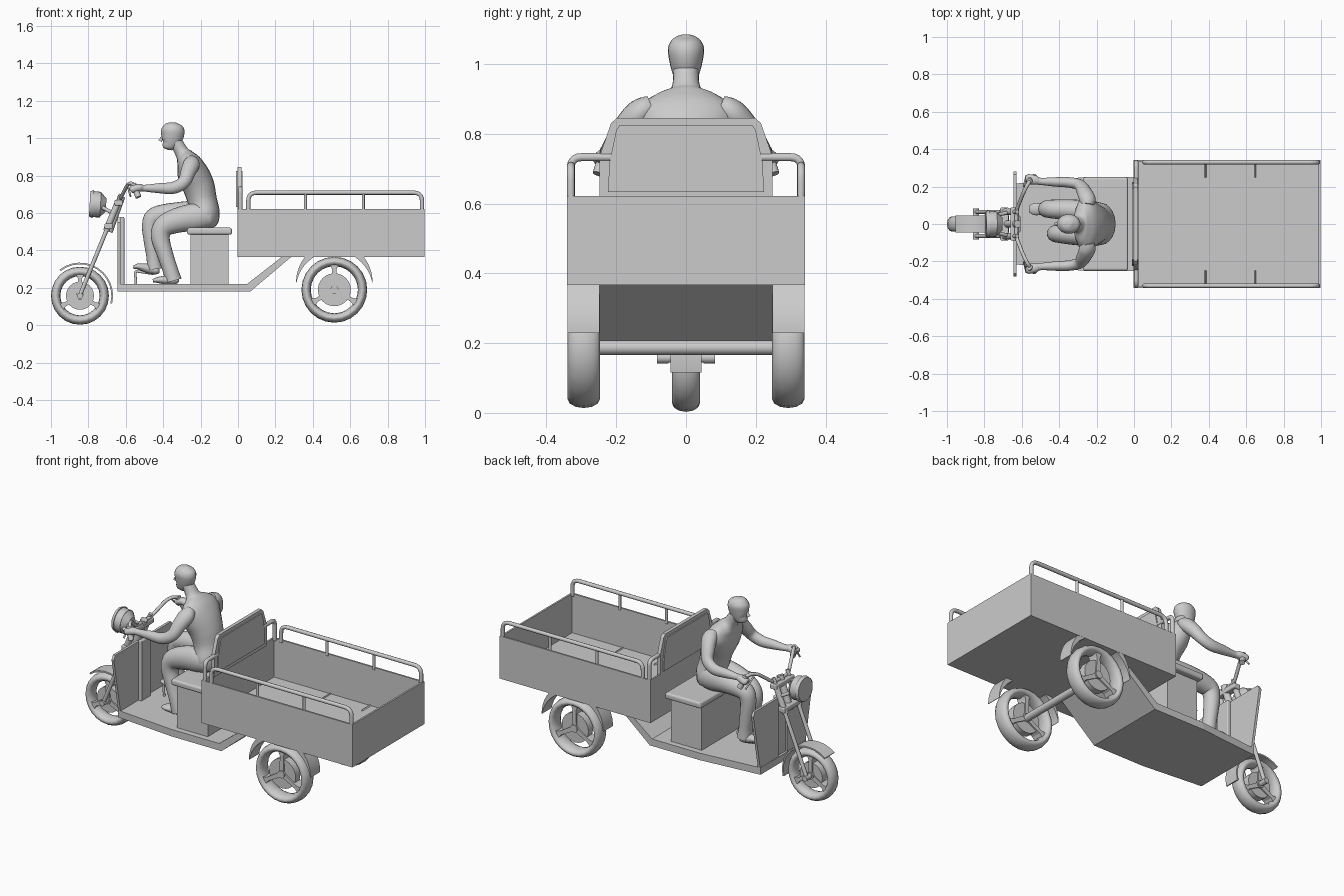
import bpy, bmesh, math
from mathutils import Vector, Matrix

if "Cube" in bpy.data.objects:
    bpy.data.objects.remove(bpy.data.objects["Cube"])

def finish(name, bm, smooth=True, angle=40):
    bmesh.ops.recalc_face_normals(bm, faces=bm.faces)
    me = bpy.data.meshes.new(name)
    bm.to_mesh(me)
    bm.free()
    ob = bpy.data.objects.new(name, me)
    bpy.context.collection.objects.link(ob)
    if smooth:
        shade(ob, angle)
    return ob

def shade(ob, angle=40):
    bpy.ops.object.select_all(action='DESELECT')
    ob.select_set(True)
    bpy.context.view_layer.objects.active = ob
    bpy.ops.object.shade_smooth_by_angle(angle=math.radians(angle))

def prism(name, pts, plane, a, b, smooth=False):
    """Extrude a 2D outline from a to b along the remaining axis."""
    put = {'xz': lambda u, w, d: (u, d, w), 'xy': lambda u, w, d: (u, w, d),
           'yz': lambda u, w, d: (d, u, w)}[plane]
    bm = bmesh.new()
    A = [bm.verts.new(put(u, w, a)) for u, w in pts]
    B = [bm.verts.new(put(u, w, b)) for u, w in pts]
    bm.faces.new(A)
    bm.faces.new(B)
    for i in range(len(pts)):
        j = (i + 1) % len(pts)
        bm.faces.new((A[i], A[j], B[j], B[i]))
    return finish(name, bm, smooth)

def box(name, x0, x1, y0, y1, z0, z1, bev=0):
    ob = prism(name, [(x0, y0), (x1, y0), (x1, y1), (x0, y1)], 'xy', z0, z1)
    if bev:
        m = ob.modifiers.new('bevel', 'BEVEL')
        m.width, m.segments = bev, 3
    return ob

def rod(name, p, q, r, r2=None, seg=20):
    p, q = Vector(p), Vector(q)
    bm = bmesh.new()
    rot = (q - p).to_track_quat('Z', 'Y').to_matrix().to_4x4()
    bmesh.ops.create_cone(bm, cap_ends=True, segments=seg, radius1=r, radius2=r if r2 is None else r2,
                          depth=(q - p).length, matrix=Matrix.Translation((p + q) / 2) @ rot)
    return finish(name, bm)

def pipe(name, pts, r, fillet=0.03):
    P = [Vector(p) for p in pts]
    out = [P[0]]
    for a, b, c in zip(P, P[1:], P[2:]):
        s, e = b + (a - b).normalized() * fillet, b + (c - b).normalized() * fillet
        out += [s.lerp(b, t).lerp(b.lerp(e, t), t) for t in (0, .2, .4, .6, .8, 1)]
    out.append(P[-1])
    cu = bpy.data.curves.new(name, 'CURVE')
    cu.dimensions, cu.bevel_depth, cu.bevel_resolution, cu.use_fill_caps = '3D', r, 3, True
    sp = cu.splines.new('POLY')
    sp.points.add(len(out) - 1)
    for pt, v in zip(sp.points, out):
        pt.co = (*v, 1)
    ob = bpy.data.objects.new(name, cu)
    bpy.context.collection.objects.link(ob)
    bpy.ops.object.select_all(action='DESELECT')
    ob.select_set(True)
    bpy.context.view_layer.objects.active = ob
    bpy.ops.object.convert(target='MESH')
    shade(bpy.context.object)

def loft(name, rows, n=5, seg=20):
    """Smooth body through rows of x, y, z, depth radius, width radius."""
    q = [rows[0]] + rows + [rows[-1]]
    R = []
    for i in range(len(rows) - 1):
        a, b, c, d = q[i:i + 4]
        for k in range(n):
            t = k / n
            R.append([.5 * (2 * B + (C - A) * t + (2 * A - 5 * B + 4 * C - D) * t * t
                            + (3 * B - A - 3 * C + D) * t ** 3) for A, B, C, D in zip(a, b, c, d)])
    R.append(list(rows[-1]))
    bm = bmesh.new()
    rings = []
    for i, r in enumerate(R):
        t = (Vector(R[min(i + 1, len(R) - 1)][:3]) - Vector(R[max(i - 1, 0)][:3])).normalized()
        side = (Vector((0, 1, 0)) - t * t.y).normalized()
        nor = t.cross(side)
        rings.append([bm.verts.new(Vector(r[:3]) + nor * r[3] * math.cos(h) + side * r[4] * math.sin(h))
                      for h in [2 * math.pi * k / seg for k in range(seg)]])
    for a, b in zip(rings, rings[1:]):
        for k in range(seg):
            bm.faces.new((a[k], a[(k + 1) % seg], b[(k + 1) % seg], b[k]))
    bm.faces.new(rings[0])
    bm.faces.new(rings[-1])
    return finish(name, bm, angle=60)

def arc(cx, cz, r, a0, a1, n=12):
    return [(cx + r(t) * math.cos(math.radians(a0 + (a1 - a0) * t)),
             cz + r(t) * math.sin(math.radians(a0 + (a1 - a0) * t))) for t in [k / n for k in range(n + 1)]]

def wheel(name, x, y, z, R, w, disc):
    m = 0.025
    bpy.ops.mesh.primitive_torus_add(location=(x, y, z), rotation=(math.pi / 2, 0, 0), major_radius=R - m,
                                     minor_radius=m, major_segments=24, minor_segments=12)
    tyre = bpy.context.object
    tyre.name = name + '_tyre'
    tyre.scale.z = w / 2 / m
    shade(tyre, 50)
    rod(name + '_drum', (x, y - .022, z), (x, y + .022, z), disc, seg=24)
    rod(name + '_hub', (x, y - .036, z), (x, y + .036, z), .022)
    for k in range(3):  # spokes flaring to the rim
        a = math.radians(90 + 120 * k)
        c, s = math.cos(a), math.sin(a)
        pts = [(x + u * c - v * s, z + u * s + v * c) for u, v in
               [(.01, -.014), (R * .6, -.011), (R - .04, -.022), (R - .04, .022), (R * .6, .011), (.01, .014)]]
        prism(name + '_spoke', pts, 'xz', y - .03, y + .03)

# wheels and axles
wheel('front_wheel', -.845, 0, .158, .155, .08, .075)
for s in (-1, 1):
    wheel('rear_wheel', .515, s * .293, .19, .176, .092, .088)
rod('rear_axle', (.515, -.27, .187), (.515, .27, .187), .021)
rod('front_axle', (-.845, -.08, .158), (-.845, .08, .158), .014)

# mudguards
prism('front_mudguard', arc(-.845, .158, lambda t: .177, 128, -14) +
      arc(-.845, .158, lambda t: .168, -14, 128), 'xz', -.045, .045, True)
for s in (-1, 1):
    for a0, a1 in ((11, 57), (169, 123)):
        prism('rear_mudguard', arc(.515, .19, lambda t: .208 + .034 * t, a0, a1) +
              arc(.515, .19, lambda t: .206, a1, a0), 'xz', s * .248, s * .34, True)

# cargo box, open at the top
bm = bmesh.new()
bmesh.ops.create_cube(bm, size=1, matrix=Matrix.Translation((.497, 0, .494)) @ Matrix.Diagonal((1.0, .682, .256, 1)))
top = [f for f in bm.faces if f.normal.z > .9]
bmesh.ops.inset_region(bm, faces=top, thickness=.015)
ext = bmesh.ops.extrude_face_region(bm, geom=top)
bmesh.ops.translate(bm, vec=(0, 0, -.235), verts=[v for v in ext['geom'] if isinstance(v, bmesh.types.BMVert)])
bmesh.ops.delete(bm, geom=top, context='FACES_ONLY') if top[0].is_valid else None
finish('cargo_box', bm, False)

# box rails and headboard
for s in (-1, 1):
    y = s * .33
    pipe('side_rail', [(.055, y, .61), (.055, y, .709), (.984, y, .709), (.984, y, .61)], .0115, .045)
    for x in (.36, .67):
        rod('rail_post', (x, y, .61), (x, y, .71), .008)
    pipe('front_rail', [(.012, y, .61), (.012, y, .733), (.012, s * .21, .733)], .012, .03)
half = [(.248, .61), (.248, .735), (.215, .83), (.198, .846)]
prism('headboard_frame', half + [(-y, z) for y, z in half[::-1]], 'yz', -.003, .018)
half = [(.224, .633), (.219, .72), (.2, .81), (.19, .825)]
prism('headboard_panel', half + [(-y, z) for y, z in half[::-1]], 'yz', -.01, .024)

# floor and the slope up to the box
half = [(-.645, .215), (-.27, .25), (.055, .25)]
prism('floor', half + [(x, -y) for x, y in half[::-1]], 'xy', .18, .222)
prism('floor_slope', [(.05, .18), (.065, .18), (.29, .37), (.24, .37), (.05, .222)], 'xz', -.25, .25)

# leg shield
for s in (-1, 1):
    prism('leg_shield', [(s * .04, .19), (s * .21, .19), (s * .28, .55), (s * .265, .575), (s * .04, .575)],
          'yz', -.643, -.628)
box('shield_column', -.632, -.608, -.045, .045, .2, .58, .006)

# seat
box('seat_base', -.255, -.05, -.215, .215, .22, .49)
box('seat', -.272, -.032, -.25, .25, .485, .522, .012)

# fork and headlight
for s in (-1, 1):
    rod('fork_leg', (-.85, s * .065, .148), (-.625, s * .065, .70), .011)
    rod('fork_sleeve', (-.705, s * .065, .505), (-.645, s * .065, .65), .017)
    rod('lamp_bracket', (-.67, s * .062, .6), (-.725, s * .05, .63), .01)
    rod('axle_clamp', (-.845, s * .05, .158), (-.845, s * .083, .158), .016)
for x, z in ((-.692, .53), (-.638, .655)):
    box('fork_clamp', x - .022, x + .022, -.088, .088, z - .015, z + .015, .006)
rod('steering_stem', (-.69, 0, .5), (-.622, 0, .69), .02)
rod('headlight', (-.785, 0, .648), (-.735, 0, .645), .07, .068, 28)
rod('headlight_rim', (-.793, 0, .649), (-.775, 0, .648), .068, .075, 28)
rod('headlight_back', (-.737, 0, .645), (-.705, 0, .643), .068, .035, 28)

# handlebar
right = [(-.63, .07, .675), (-.59, .17, .755), (-.562, .225, .762), (-.535, .25, .69)]
pipe('handlebar', [(x, -y, z) for x, y, z in right[::-1]] + right, .01, .03)
for s in (-1, 1):
    rod('grip', (-.56, s * .23, .755), (-.532, s * .252, .685), .016)
    rod('brake_lever', (-.59, s * .2, .75), (-.575, s * .258, .69), .005)
pipe('brake_pedal', [(-.545, .08, .21), (-.55, .08, .29), (-.45, .08, .275)], .007, .01)

# rider body
loft('rider_torso', [(-.175, 0, .522, .04, .06), (-.175, 0, .545, .068, .1), (-.178, 0, .6, .08, .112),
                     (-.192, 0, .67, .079, .098), (-.21, 0, .74, .085, .108), (-.238, 0, .805, .085, .132),
                     (-.26, 0, .86, .07, .145), (-.283, 0, .9, .05, .1), (-.3, 0, .925, .038, .045),
                     (-.335, 0, .985, .034, .036)])
loft('rider_head', [(-.385, 0, .942, .012, .012), (-.38, 0, .952, .028, .027), (-.363, 0, .975, .047, .039),
                    (-.352, 0, 1.01, .06, .048), (-.348, 0, 1.045, .062, .052), (-.347, 0, 1.07, .047, .04),
                    (-.346, 0, 1.082, .022, .02), (-.346, 0, 1.085, .004, .004)])
rod('rider_nose', (-.402, 0, 1.015), (-.416, 0, .985), .004, .011, 10)
for s in (-1, 1):
    loft('rider_arm', [(-.25, s * .1, .875, .035, .035), (-.25, s * .135, .86, .045, .038),
                       (-.268, s * .175, .815, .04, .036), (-.29, s * .208, .765, .034, .03),
                       (-.345, s * .222, .735, .032, .028), (-.42, s * .225, .733, .027, .025),
                       (-.5, s * .228, .733, .018, .019), (-.53, s * .235, .735, .021, .025),
                       (-.568, s * .24, .725, .02, .026), (-.575, s * .24, .722, .006, .01)])

# rider legs and shoes
loft('rider_left_leg', [(-.15, -.055, .585, .06, .05), (-.22, -.058, .58, .074, .06), (-.32, -.055, .562, .067, .057),
                        (-.395, -.052, .528, .057, .05), (-.415, -.052, .47, .05, .046), (-.39, -.056, .38, .043, .043),
                        (-.36, -.06, .29, .041, .042), (-.345, -.06, .238, .045, .044)])
loft('rider_right_leg', [(-.15, .055, .59, .06, .05), (-.22, .062, .592, .074, .06), (-.33, .075, .595, .062, .056),
                         (-.44, .08, .58, .053, .05), (-.468, .08, .53, .045, .045), (-.462, .08, .44, .04, .042),
                         (-.452, .08, .36, .037, .04), (-.445, .08, .3, .042, .042)])
for name, x, y, z, drop in (('rider_left_shoe', -.315, -.06, .242, 0), ('rider_right_shoe', -.42, .08, .292, -.022)):
    loft(name, [(x, y, z, .01, .015), (x - .015, y, z, .02, .028), (x - .06, y, z - drop * .5, .025, .03),
                (x - .11, y, z - drop, .017, .033), (x - .14, y, z - drop - .004, .008, .018)])
